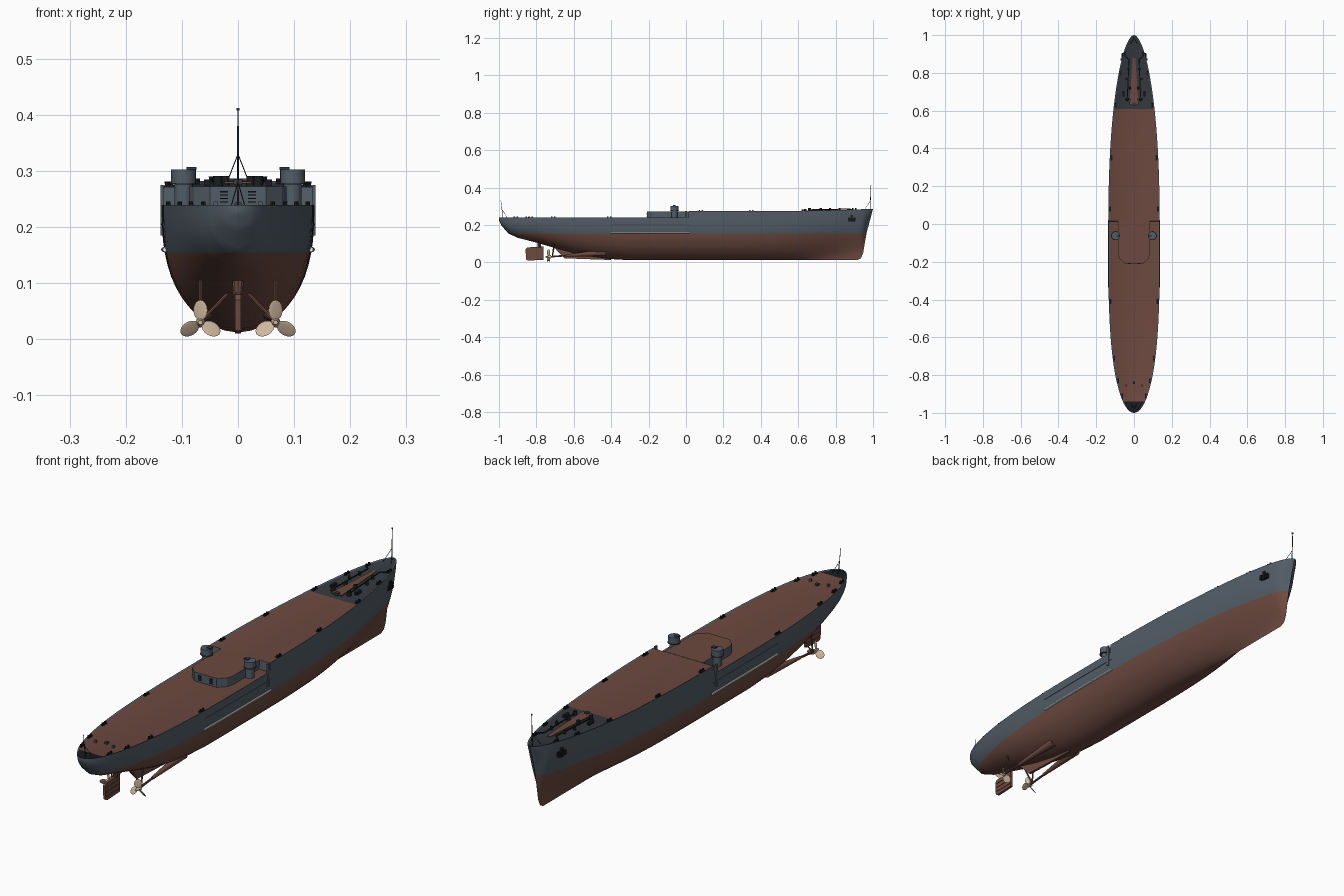
import bpy, bmesh, math
from mathutils import Vector

if "Cube" in bpy.data.objects:
    bpy.data.objects.remove(bpy.data.objects["Cube"])


def material(name, r, g, b):
    m = bpy.data.materials.new(name)
    m.use_nodes = True
    m.diffuse_color = (r, g, b, 1)
    m.node_tree.nodes["Principled BSDF"].inputs["Base Color"].default_value = (r, g, b, 1)
    return m


GREY = material("hull grey", .085, .108, .135)
RED = material("bottom red", .155, .070, .053)
BROWN = material("deck brown", .150, .066, .050)
DARK = material("dark grey", .035, .042, .050)
BLACK = material("fitting black", .010, .011, .013)
BRONZE = material("bronze", .62, .47, .34)
PALE = material("pale trim", .80, .80, .78)


def finish(bm, name, mats, smooth=True):
    bmesh.ops.remove_doubles(bm, verts=bm.verts, dist=1e-5)
    bmesh.ops.recalc_face_normals(bm, faces=bm.faces)
    me = bpy.data.meshes.new(name)
    bm.to_mesh(me)
    bm.free()
    for m in mats:
        me.materials.append(m)
    ob = bpy.data.objects.new(name, me)
    bpy.context.collection.objects.link(ob)
    if smooth:
        bpy.ops.object.select_all(action='DESELECT')
        ob.select_set(True)
        bpy.context.view_layer.objects.active = ob
        bpy.ops.object.shade_smooth_by_angle(angle=math.radians(35))
    return ob


def box(name, at, size, mat):
    bm = bmesh.new()
    bmesh.ops.create_cube(bm, size=1)
    for v in bm.verts:
        v.co = Vector(a + c * s for a, c, s in zip(at, v.co, size))
    return finish(bm, name, [mat], False)


def rod(name, a, b, r1, r2, mat, sides=10):
    a, b = Vector(a), Vector(b)
    bm = bmesh.new()
    bmesh.ops.create_cone(bm, cap_ends=True, segments=sides, radius1=r1, radius2=r2, depth=(b - a).length)
    turn = Vector((0, 0, 1)).rotation_difference(b - a)
    for v in bm.verts:
        v.co = turn @ v.co + (a + b) / 2
    return finish(bm, name, [mat])


def slab(name, outline, axis, lo, hi, mats, top_rule=False):
    """Extrude a 2D outline along an axis."""
    bm = bmesh.new()

    def place(p, h):
        return (h, p[0], p[1]) if axis == "x" else (p[0], p[1], h) if axis == "z" else (p[0], h, p[1])
    low = [bm.verts.new(place(p, lo)) for p in outline]
    high = [bm.verts.new(place(p, hi)) for p in outline]
    bm.faces.new(low)
    top = bm.faces.new(high)
    for i in range(len(low)):
        j = (i + 1) % len(low)
        bm.faces.new((low[i], low[j], high[j], high[i]))
    if top_rule:
        top.material_index = 1
    return finish(bm, name, mats, False)


# Hull form functions
WATER, STEP, FOREDECK = .155, .015, .61
KEEL = [(-1, .225), (-.985, .195), (-.95, WATER), (-.9, .132), (-.8, .106), (-.7, .077), (-.6, .05),
        (-.5, .03), (-.4, .018), (-.3, .012), (.915, .012), (.935, .022), (.947, .05), (.965, WATER), (1, .287)]


def keel(y):
    for (a, za), (b, zb) in zip(KEEL, KEEL[1:]):
        if y <= b:
            return za + (zb - za) * (y - a) / (b - a)
    return KEEL[-1][1]


def sheer(y):
    return .239 if y < STEP else .274 + .013 * max(0, (y - .4) / .6) ** 2


def beam(y):
    if y > 0:
        return .136 * max(0, 1 - y ** 2.2) ** .55
    return .136 * max(0, 1 - max(0, (-.1 - y) / .9) ** 3) ** .5


def half_width(y, z):
    k = keel(y)
    bow = max(0, (y - .2) / .8)
    ref = .235 + .052 * bow
    t = min(1, max(0, (z - k) / max(ref - k, 1e-4)))
    full = (1 - (1 - t) ** 2.6) ** .55
    return beam(y) * full ** (1 + 5 * bow ** 3)


# Hull lofted from stations, bow towards +y
stations = sorted({round(math.sin(math.pi * (i / 64 - .5)), 4) for i in range(65)}
                  | {y for y, z in KEEL} | {STEP - .003, STEP, FOREDECK, -.94})
LOWER, UPPER = 10, 5
bm = bmesh.new()
rings = []
for y in stations:
    k, d = keel(y), sheer(y)
    wl = max(WATER, k)
    levels = [k + (wl - k) * (i / LOWER) ** 1.6 for i in range(LOWER + 1)]
    levels += [wl + (d - wl) * i / UPPER for i in range(1, UPPER + 1)]
    side = [(half_width(y, z), z) for z in levels]
    side.append((max(0, side[-1][0] - .005), d - .003))
    ring = side + [(-x, z) for x, z in reversed(side)]
    rings.append([bm.verts.new((x, y, z)) for x, z in ring])
count = len(rings[0])
for a, b in zip(rings, rings[1:]):
    mid = (a[0].co.y + b[0].co.y) / 2
    for i in range(count - 1):
        f = bm.faces.new((a[i], a[i + 1], b[i + 1], b[i]))
        row = min(i, count - 2 - i)
        if row < LOWER:
            f.material_index = 1
        elif i == count // 2 - 1 and not STEP - .003 < mid < STEP:
            f.material_index = 3 if mid > FOREDECK else 4 if mid < -.94 else 2
finish(bm, "hull", [GREY, RED, BROWN, DARK, BLACK])

# Raised midship deck
half = [(.086, STEP), (.086, -.155), (.078, -.182), (.05, -.208)]
slab("raised_deck", half + [(-x, y) for x, y in reversed(half)], "z", .23, .272, [GREY, BROWN], True)
# Foredeck planked strip
slab("foredeck_strip", [(-.024, .63), (.024, .63), (.007, .88), (-.007, .88)], "z", .278, .2815, [BROWN])

# Centreline skeg, rudder
slab("skeg", [(-.71, .085), (-.65, .022), (-.4, .013), (-.4, .035)], "x", -.005, .005, [RED])
slab("rudder", [(-.855, .016), (-.845, .01), (-.762, .014), (-.762, .086), (-.85, .08), (-.858, .07)],
     "x", -.005, .005, [RED])
for z in (.028, .046, .064):
    box("rudder_rib", (0, -.808, z), (.014, .085, .003), RED)
rod("rudder_stock", (0, -.785, .08), (0, -.785, .115), .009, .011, RED)

for s in (-1, 1):
    # Screws, shafts and struts
    hub = Vector((s * .067, -.735, .03))
    rod("propeller_hub", hub + Vector((0, -.016, 0)), hub + Vector((0, .012, 0)), .004, .009, BRONZE, 14)
    for n in range(3):
        bm = bmesh.new()
        bmesh.ops.create_uvsphere(bm, u_segments=12, v_segments=8, radius=1)
        ang = n * math.tau / 3
        for v in bm.verts:
            r, w = .022 + v.co.z * .018, v.co.x * .0125
            t = v.co.y * .0015 + w * .7 * s
            v.co = hub + Vector((r * math.sin(ang) + w * math.cos(ang), t, r * math.cos(ang) - w * math.sin(ang)))
        finish(bm, "propeller_blade", [BRONZE])
    rod("propeller_shaft", hub, (s * .058, -.45, .05), .0045, .0045, RED)
    rod("shaft_bossing", (s * .064, -.64, .037), (s * .057, -.43, .052), .006, .018, RED, 14)
    rod("inner_strut", (s * .066, -.715, .032), (s * .018, -.705, .082), .003, .003, RED, 6)
    rod("outer_strut", (s * .067, -.715, .032), (s * .067, -.705, .105), .003, .003, RED, 6)

    # Side ledge, slim rail and fender post
    run = [-.4 + .42 * i / 12 for i in range(13)]
    for name, z, out, r, mat in (("side_ledge", .16, .001, .0045, PALE), ("side_rail", .205, .0005, .0015, GREY)):
        for a, b in zip(run, run[1:]):
            rod(name, (s * (half_width(a, z) + out), a, z), (s * (half_width(b, z) + out), b, z), r, r, mat, 8)
    box("fender_post", (s * .1355, 0, .23), (.006, .012, .09), GREY)

    # Director towers beside the raised deck
    x, y = s * .097, -.062
    rod("tower_base", (x, y, .235), (x, y, .28), .0165, .0165, GREY, 20)
    rod("tower_drum", (x, y, .277), (x, y, .303), .022, .022, GREY, 20)
    rod("tower_floor", (x, y, .276), (x, y, .279), .024, .024, DARK, 20)
    box("tower_sight", (x - s * .014, y, .3045), (.018, .014, .006), DARK)

    # Ladders on the aft wall
    for z in (.245, .251, .257, .263):
        box("ladder_rung", (s * .025, -.209, z), (.014, .004, .002), BLACK)

    # Anchor on the bow flare
    for dy, dz, sy, sz in ((0, 0, .012, .036), (0, -.01, .036, .012), (.014, -.004, .012, .018), (-.014, -.004, .012, .018)):
        ay, az = .885 + dy, .236 + dz
        box("anchor", (s * (half_width(ay, az) + .001), ay, az), (.012, sy, sz), BLACK)

    # Chains, capstans and hatches
    rod("anchor_chain", (s * .036, .66, .281), (s * .026, .87, .2855), .0025, .0025, BLACK, 6)
    rod("chain_link_run", (s * .026, .87, .2855), (s * .045, .885, .284), .0025, .0025, BLACK, 6)
    for y, x, r in ((.66, .036, .009), (.72, .022, .008), (.77, .04, .006), (.82, .03, .006)):
        rod("capstan", (s * x, y, .272), (s * x, y, .291), r, r * .8, BLACK, 12)
    box("deck_locker", (s * .055, .69, .279), (.012, .03, .012), BLACK)
    box("stern_vent", (s * .04, -.855, .24), (.008, .008, .012), GREY)

    # Paired bollards along the deck edge
    for y in (.9, .8, .63, .35, .08, -.41, -.71, -.83, -.91):
        x, z = s * (beam(y) - .009), sheer(y)
        box("bollard_base", (x, y, z - .001), (.009, .026, .004), BLACK)
        for dy in (-.008, .008):
            rod("bollard", (x, y + dy, z - .002), (x, y + dy, z + .007), .0035, .004, BLACK, 8)

    # Staff stays
    rod("bow_stay", (0, .986, .33), (s * .018, .955, .284), .001, .001, DARK, 6)
    rod("stern_stay", (0, -.982, .28), (s * .012, -.955, .238), .001, .001, DARK, 6)

# Flagstaffs
rod("bow_staff", (0, .985, .28), (0, .988, .41), .0018, .0012, DARK, 8)
box("bow_staff_cap", (0, .988, .41), (.005, .005, .005), DARK)
rod("stern_staff", (0, -.978, .235), (0, -.99, .33), .0015, .001, DARK, 8)
box("stern_hatch", (0, -.84, .239), (.012, .012, .01), DARK)
box("bow_hatch", (0, .635, .281), (.016, .016, .01), DARK)
